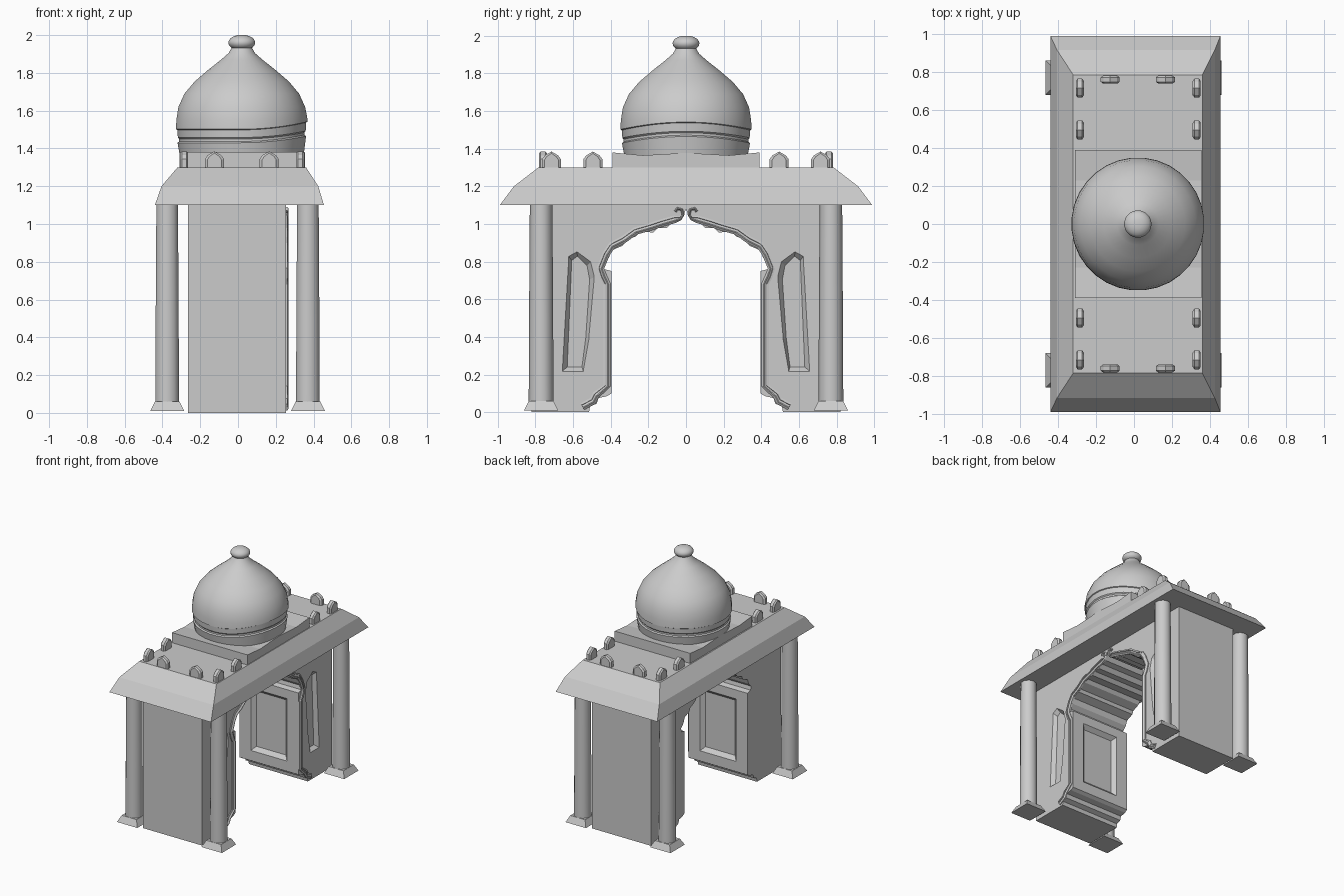
import bpy, bmesh, math
from mathutils import Vector

if "Cube" in bpy.data.objects:
    bpy.data.objects.remove(bpy.data.objects["Cube"])


def loft(name, loops, smooth=None):
    """Solid made by joining closed loops of points, capped at both ends."""
    bm = bmesh.new()
    rings = [[bm.verts.new(p) for p in lp] for lp in loops]
    n = len(rings[0])
    for a, b in zip(rings, rings[1:]):
        for i in range(n):
            j = (i + 1) % n
            bm.faces.new((a[i], a[j], b[j], b[i]))
    bm.faces.new(rings[0][::-1])
    bm.faces.new(rings[-1])
    bmesh.ops.recalc_face_normals(bm, faces=bm.faces)
    me = bpy.data.meshes.new(name)
    bm.to_mesh(me)
    bm.free()
    ob = bpy.data.objects.new(name, me)
    bpy.context.collection.objects.link(ob)
    if smooth:
        bpy.ops.object.select_all(action='DESELECT')
        ob.select_set(True)
        bpy.context.view_layer.objects.active = ob
        bpy.ops.object.shade_smooth_by_angle(angle=math.radians(smooth))
    return ob


def rect(x0, x1, y0, y1, z):
    return [(x0, y0, z), (x1, y0, z), (x1, y1, z), (x0, y1, z)]


def circle(cx, cy, r, z, n, bump=0.0):
    pts = []
    for i in range(n):
        a = 2 * math.pi * (i + 0.5) / n
        pts.append((cx + r * math.cos(a), cy + r * math.sin(a),
                    z + bump * max(0, math.cos(a)) ** 2))
    return pts


def carve(ob, cutter):
    m = ob.modifiers.new("carve", 'BOOLEAN')
    m.operation, m.object, m.solver = 'DIFFERENCE', cutter, 'EXACT'
    bpy.context.view_layer.objects.active = ob
    bpy.ops.object.modifier_apply(modifier=m.name)
    bpy.data.objects.remove(cutter)


# gate body: cusped arch profile extruded through the thickness
X0, X1 = -0.265, 0.255
half = [(0.82, 1.10), (0.82, 0), (0.515, 0), (0.51, 0.03), (0.475, 0.045), (0.465, 0.075),
        (0.42, 0.085), (0.395, 0.10), (0.395, 0.75), (0.435, 0.76), (0.44, 0.79),
        (0.41, 0.82), (0.395, 0.86), (0.335, 0.885), (0.325, 0.91), (0.265, 0.935),
        (0.245, 0.96), (0.175, 0.955), (0.15, 0.98), (0.10, 0.98), (0.075, 1.01),
        (0.03, 1.02), (0.01, 1.05)]
outline = half + [(0, 1.08)] + [(-y, z) for y, z in reversed(half)]
body = loft("gate_body", [[(x, y, z) for y, z in outline] for x in (X0, X1)])

# recessed panels: leaf-shaped on the decorated face, rectangular on the jambs
leaf = [(0.66, 0.215), (0.625, 0.83), (0.58, 0.855), (0.505, 0.80), (0.485, 0.72),
        (0.515, 0.385), (0.545, 0.215)]
for s in (-1, 1):
    loops = []
    for x, ky, kz in ((X1 - 0.03, 0.68, 0.92), (X1 + 0.003, 1, 1)):
        loops.append([(x, s * (0.57 + (y - 0.57) * ky), 0.53 + (z - 0.53) * kz) for y, z in leaf])
    carve(body, loft("leaf_cutter", loops))
    loops = []
    for y, w, h in ((0.425, 0.13, 0.22), (0.394, 0.16, 0.25)):
        loops.append([(-0.005 + w * a, s * y, 0.43 + h * b)
                      for a, b in ((-1, -1), (1, -1), (1, 1), (-1, 1))])
    carve(body, loft("jamb_cutter", loops))

# ridged moulding with a scroll, following the arch on the decorated face
path = [(0.055, 1.065), (0.045, 1.08), (0.025, 1.075), (0.018, 1.05), (0.03, 1.03),
        (0.06, 1.025), (0.13, 1.005), (0.19, 0.985), (0.27, 0.962), (0.335, 0.915),
        (0.395, 0.885), (0.425, 0.84), (0.455, 0.765), (0.44, 0.72), (0.42, 0.68),
        (0.42, 0.14), (0.48, 0.09), (0.495, 0.06), (0.55, 0.03)]
section = [(-0.02, -0.01), (-0.02, 0.007), (-0.009, 0.009), (-0.007, 0.004),
           (0.004, 0.013), (0.009, 0.013), (0.02, 0.005), (0.02, -0.01)]
for s in (-1, 1):
    loops = []
    for i, p in enumerate(path):
        a, b = path[max(i - 1, 0)], path[min(i + 1, len(path) - 1)]
        t = Vector((b[0] - a[0], b[1] - a[1])).normalized()
        k = 0.5 if i < 5 else 1
        loops.append([(X1 + h, s * (p[0] + t.y * o * k), p[1] - t.x * o * k) for o, h in section])
    loft("arch_moulding", loops)

# corner columns on flared bases
for cx in (-0.375, 0.37):
    for cy in (-0.77, 0.77):
        loft("column_base", [rect(cx - w, cx + w, cy - w, cy + w, z)
                             for w, z in ((0.09, 0.01), (0.085, 0.02), (0.065, 0.06))])
        loft("column", [circle(cx, cy, r, z, 10)
                        for r, z in ((0.066, 0.055), (0.064, 0.5), (0.06, 1.105))], 40)

# sloping roof
loft("roof", [rect(x0, x1, -y, y, z) for x0, x1, y, z in
              ((-0.44, 0.455, 0.99, 1.10), (-0.405, 0.425, 0.915, 1.20),
               (-0.32, 0.36, 0.785, 1.30))])

# dome plinth with a gently waved top
wave = [(-0.39, 1.29), (0.39, 1.29), (0.39, 1.38), (0.23, 1.365), (0, 1.378),
        (-0.23, 1.365), (-0.39, 1.38)]
loft("dome_plinth", [[(x, y, z) for y, z in wave] for x in (-0.31, 0.355)])

# banded onion dome; the bands rise on the decorated side
rings = [(0.328, 1.355, 0), (0.342, 1.43, 0.035), (0.333, 1.437, 0.035), (0.333, 1.45, 0.035),
         (0.340, 1.458, 0.035), (0.343, 1.498, 0.04), (0.350, 1.502, 0.04),
         (0.348, 1.55, 0.015), (0.337, 1.62, 0), (0.305, 1.69, 0), (0.25, 1.755, 0),
         (0.18, 1.815, 0), (0.11, 1.87, 0), (0.07, 1.905, 0), (0.05, 1.94, 0)]
loft("dome", [circle(0.02, 0, r, z, 32, b) for r, z, b in rings], 30)

# finial on the dome
fin = [math.pi * i / 10 for i in range(1, 10)]
loft("finial", [circle(0.02, 0, 0.072 * math.sin(a), 1.96 - 0.042 * math.cos(a), 24)
                for a in fin], 45)

# pointed battlements around the roof edge
arch = [(-0.05, 1.29), (-0.05, 1.345), (-0.035, 1.365), (0, 1.385),
        (0.035, 1.365), (0.05, 1.345), (0.05, 1.29)]


def battlement(cx, cy, along_x):
    loops = []
    for d, k in ((-0.021, 0.75), (-0.012, 1), (0.012, 1), (0.021, 0.75)):
        pts = [(u * k, 1.29 + (z - 1.29) * (0.6 + 0.4 * k)) for u, z in arch]
        loops.append([(cx + u, cy + d, z) if along_x else (cx + d, cy + u, z) for u, z in pts])
    loft("battlement", loops)


for s in (-1, 1):
    for x in (-0.125, 0.165):
        battlement(x, s * 0.76, True)
    for x in (-0.285, 0.33):
        for y in (0.495, 0.715):
            battlement(x, s * y, False)
